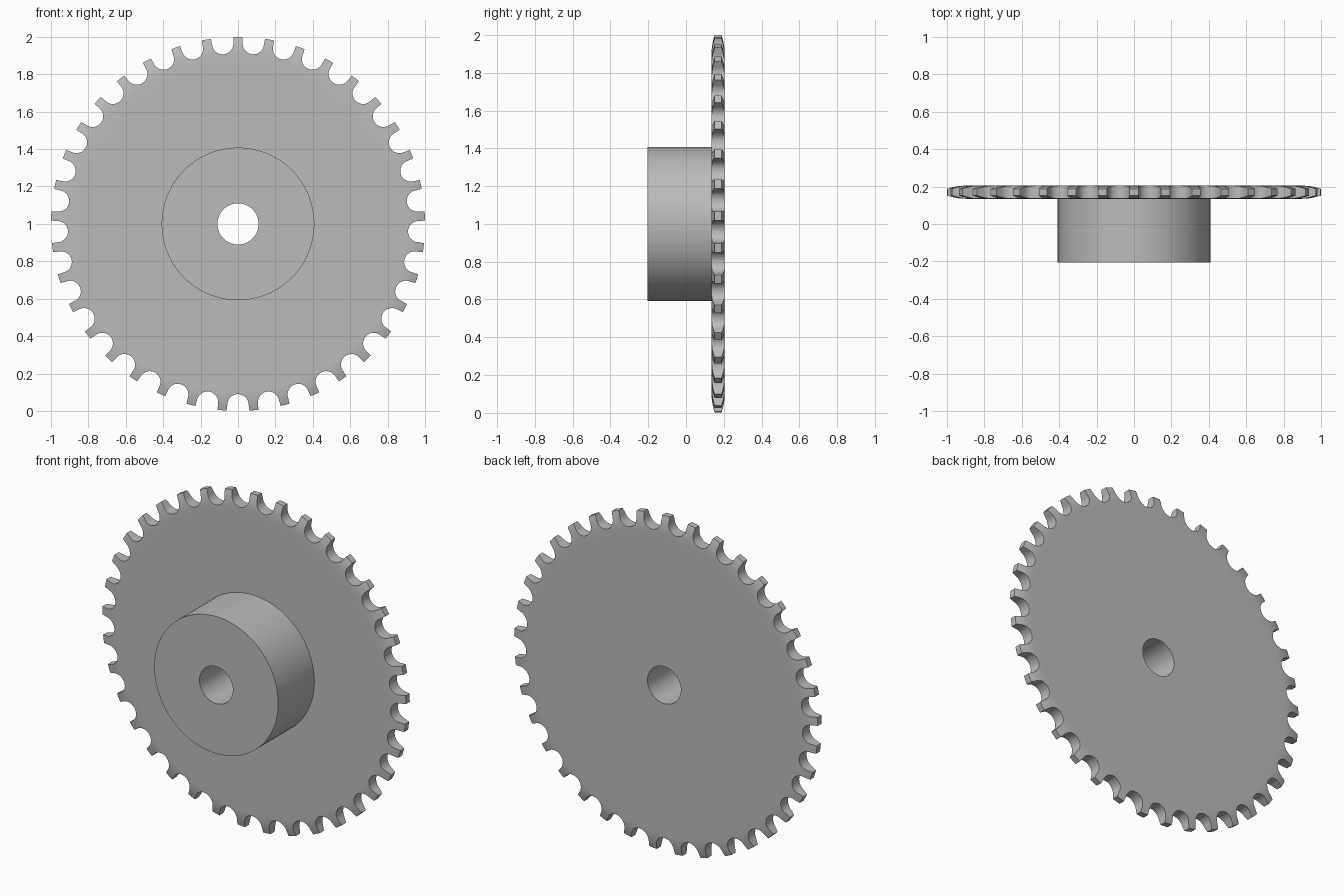
import bpy, bmesh
from math import sin, cos, pi, tau, radians
from mathutils import Matrix, Vector

if "Cube" in bpy.data.objects:
    bpy.data.objects.remove(bpy.data.objects["Cube"])

TEETH = 37
BORE, HUB, RIM, TIP = 0.11, 0.408, 0.90, 1.0
FRONT, PLATE, BACK = -0.205, 0.135, 0.205
TAPER = 0.017
CENTRE = Vector((0, 0, 1))

steel = bpy.data.materials.new("grey steel")
steel.use_nodes = True
grey = (0.5, 0.5, 0.5, 1)
steel.diffuse_color = grey
steel.node_tree.nodes["Principled BSDF"].inputs["Base Color"].default_value = grey


def make_object(name, bm):
    bmesh.ops.recalc_face_normals(bm, faces=bm.faces)
    mesh = bpy.data.meshes.new(name)
    bm.to_mesh(mesh)
    bm.free()
    mesh.materials.append(steel)
    obj = bpy.data.objects.new(name, mesh)
    obj.location = CENTRE
    bpy.context.collection.objects.link(obj)
    return obj


# Turned body: bored hub and plate with a rim that curves in towards the tips
curve = [(RIM + (TIP - RIM) * t / 5, TAPER * (t / 5) ** 2) for t in range(6)]
profile = [(BORE, FRONT), (HUB, FRONT), (HUB, PLATE), (RIM - 0.03, PLATE)]
profile += [(r, PLATE + d) for r, d in curve]
profile += [(r, BACK - d) for r, d in reversed(curve)]
profile += [(RIM - 0.03, BACK), (BORE, BACK)]

bm = bmesh.new()
verts = [bm.verts.new((r, y, 0)) for r, y in profile]
edges = [bm.edges.new((v, verts[i - 1])) for i, v in enumerate(verts)]
bmesh.ops.spin(bm, geom=verts + edges, cent=(0, 0, 0), axis=(0, 1, 0),
               angle=tau, steps=TEETH * 4, use_merge=True)
bmesh.ops.remove_doubles(bm, verts=bm.verts, dist=1e-5)
sprocket = make_object("sprocket", bm)

# Cutter: a ring of round-bottomed, slightly flared gaps
SEAT, RADIUS = 0.967, 0.057
outline = [(RADIUS * cos(a), SEAT - RADIUS * sin(a))
           for a in (pi * i / 16 for i in range(17))]
outline += [(-0.067, 1.06), (0.067, 1.06)]

bm = bmesh.new()
for k in range(TEETH):
    turn = Matrix.Rotation(tau * (k + 0.5) / TEETH, 3, 'Y')
    face = bm.faces.new([bm.verts.new(turn @ Vector((x, 0.1, z))) for x, z in outline])
    solid = bmesh.ops.extrude_face_region(bm, geom=[face])["geom"]
    bmesh.ops.translate(bm, vec=(0, 0.15, 0),
                        verts=[v for v in solid if isinstance(v, bmesh.types.BMVert)])
cutter = make_object("gap_cutter", bm)
cutter.hide_render = True

# Cut the teeth, then drop the helper
cut = sprocket.modifiers.new("tooth gaps", 'BOOLEAN')
cut.operation = 'DIFFERENCE'
cut.solver = 'EXACT'
cut.object = cutter
bpy.ops.object.select_all(action='DESELECT')
bpy.context.view_layer.objects.active = sprocket
sprocket.select_set(True)
bpy.ops.object.modifier_apply(modifier=cut.name)
bpy.data.objects.remove(cutter)
bpy.ops.object.shade_smooth_by_angle(angle=radians(30))
